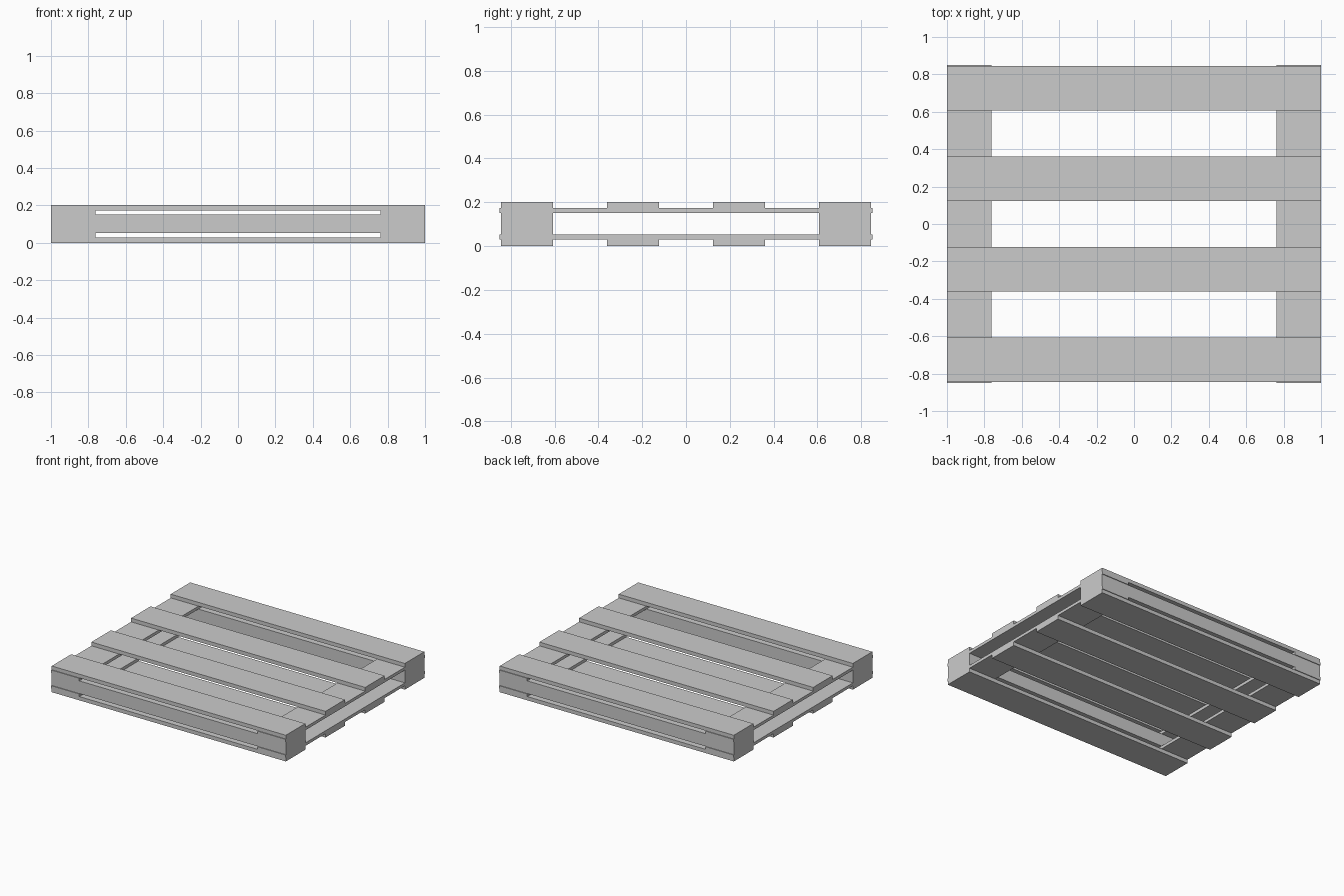
import bpy

if "Cube" in bpy.data.objects:
    bpy.data.objects.remove(bpy.data.objects["Cube"])

W = 0.237                          # board width
ROWS = (-0.726, -0.242, 0.242, 0.726)


def board(name, x, y, z0, z1, sx, sy):
    """Flat plank centred on x, y, spanning z0 to z1."""
    bpy.ops.mesh.primitive_cube_add(size=1, location=(x, y, (z0 + z1) / 2))
    ob = bpy.context.object
    ob.name = name
    ob.scale = (sx, sy, z1 - z0)
    bpy.ops.object.transform_apply(location=False, rotation=False, scale=True)
    return ob


# Lengthwise deck boards, top and bottom
for i, y in enumerate(ROWS, 1):
    board(f"bottom_board_{i}", 0, y, 0.0, 0.029, 2.0, W)
    board(f"top_board_{i}", 0, y, 0.173, 0.202, 2.0, W)

# Cross boards at both ends, under the top deck and over the bottom deck
for side, s in (("left", -1), ("right", 1)):
    x = s * (1 - W / 2)
    board(f"lower_cross_board_{side}", x, 0, 0.029, 0.052, W, 1.7)
    board(f"upper_cross_board_{side}", x, 0, 0.15, 0.173, W, 1.7)

# Thick beams between the cross boards along the front and back
for side, y in (("front", ROWS[0]), ("back", ROWS[-1])):
    board(f"{side}_beam", 0, y, 0.052, 0.15, 2.0, W)
